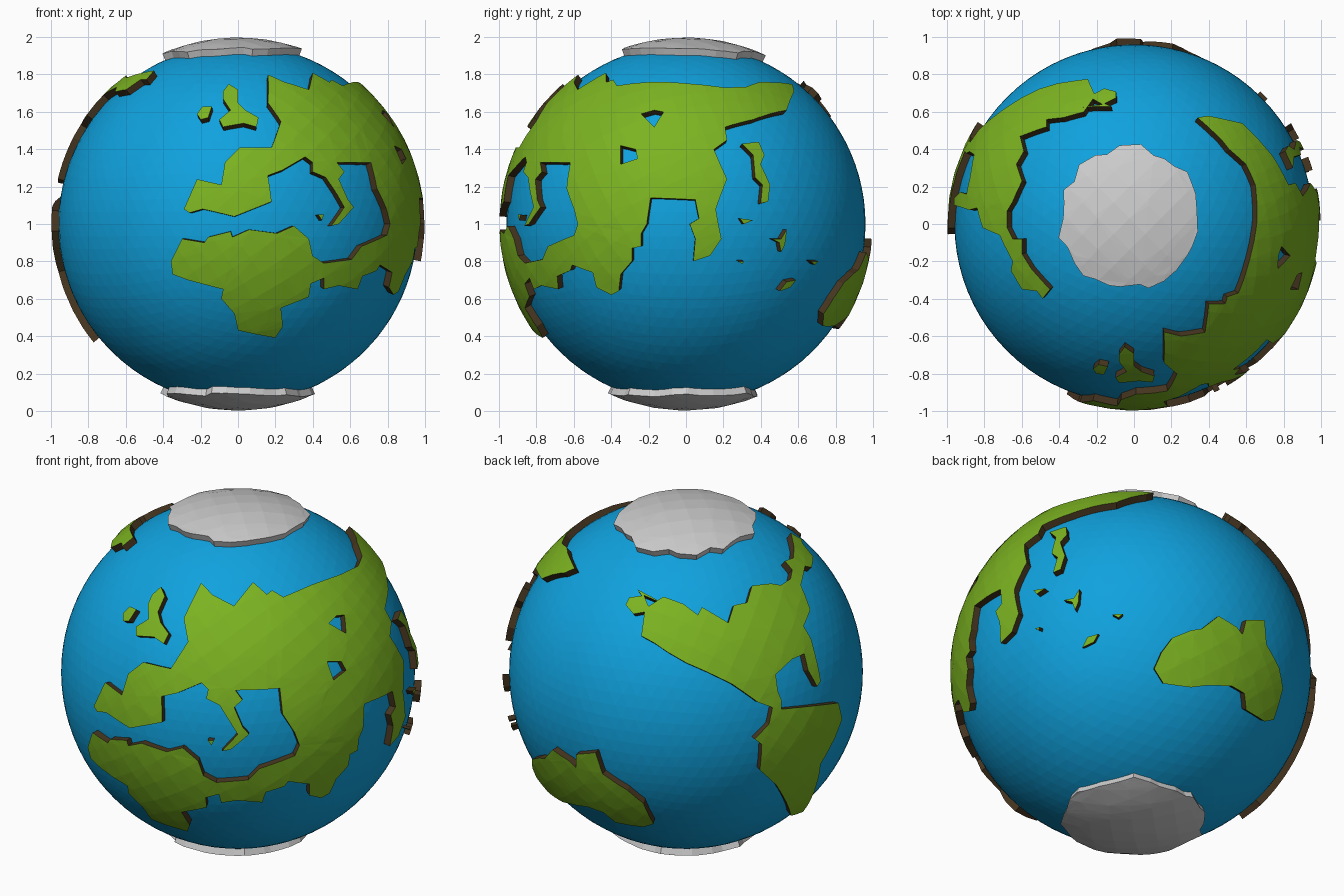
import bpy, bmesh, math, random
from mathutils import Vector

if "Cube" in bpy.data.objects:
    bpy.data.objects.remove(bpy.data.objects["Cube"])

random.seed(4)
LAND_R, WALL_R, OCEAN_R = 0.998, 0.935, 0.96
CENTRE = Vector((0, 0, 1))


def material(name, rgb):
    m = bpy.data.materials.new(name)
    m.diffuse_color = (*rgb, 1)
    m.use_nodes = True
    m.node_tree.nodes["Principled BSDF"].inputs["Base Color"].default_value = m.diffuse_color
    return m


BLUE = material("water", (0.005, 0.36, 0.73))
GREEN = material("grass", (0.20, 0.45, 0.015))
BROWN = material("soil", (0.06, 0.035, 0.014))


def view(azimuth, elevation):
    """Returns a function lifting outline points (hundredths) seen from a direction onto the unit sphere."""
    a, e = math.radians(azimuth), math.radians(elevation)
    right = Vector((-math.sin(a), math.cos(a), 0))
    out = Vector((math.cos(e) * math.cos(a), math.cos(e) * math.sin(a), math.sin(e)))
    up = out.cross(right)

    def lift(points):
        res = []
        for u, v in points:
            u, v = u / 100, v / 100
            depth = math.sqrt(max(0, 1 - u * u - v * v))
            res.append((right * u + up * v + out * depth).normalized())
        return res
    return lift


front, side, top = view(-90, 0), view(0, 0), view(-90, 90)
back_high, back_low, bottom = view(127, 25), view(50, -29), view(-90, -90)


def plate(name, loops, mats=None, step=0.12):
    """Raised plate on the globe: first loop is the coast, further loops are lakes."""
    c = sum(loops[0], Vector()).normalized()
    ax = c.orthogonal().normalized()
    ay = c.cross(ax)
    bm = bmesh.new()
    for loop in loops:  # flatten stereographically
        vs = [bm.verts.new((2 * p.dot(ax) / (1 + p.dot(c)), 2 * p.dot(ay) / (1 + p.dot(c)), 0))
              for p in loop]
        for i, v in enumerate(vs):
            bm.edges.new((vs[i - 1], v))
    bmesh.ops.triangle_fill(bm, edges=bm.edges[:], use_beauty=True, normal=(0, 0, 1))
    for axis in (0, 1):  # cut into a grid so it can curve
        lo = min(v.co[axis] for v in bm.verts)
        hi = max(v.co[axis] for v in bm.verts)
        n = Vector((axis == 0, axis == 1, 0))
        for k in range(math.ceil(lo / step), math.floor(hi / step) + 1):
            bmesh.ops.bisect_plane(bm, geom=bm.verts[:] + bm.edges[:] + bm.faces[:],
                                   plane_co=n * k * step, plane_no=n)
    bmesh.ops.triangulate(bm, faces=bm.faces[:])
    for v in bm.verts:  # wrap back on the sphere
        x, y = v.co.x, v.co.y
        s = (x * x + y * y) / 4
        v.co = (ax * x + ay * y + c * (1 - s)) / (1 + s) * LAND_R
    # cliffs
    rim = [e for e in bm.edges if e.is_boundary]
    ext = bmesh.ops.extrude_edge_only(bm, edges=rim)["geom"]
    for g in ext:
        if isinstance(g, bmesh.types.BMVert):
            g.co *= WALL_R / LAND_R
        elif isinstance(g, bmesh.types.BMFace) and mats:
            g.material_index = 1
    bmesh.ops.recalc_face_normals(bm, faces=bm.faces[:])
    bm.normal_update()
    if sum(f.normal.dot(f.calc_center_median()) * f.calc_area() for f in bm.faces) < 0:
        bmesh.ops.reverse_faces(bm, faces=bm.faces[:])
    me = bpy.data.meshes.new(name)
    bm.to_mesh(me)
    bm.free()
    for m in mats or ():
        me.materials.append(m)
    ob = bpy.data.objects.new(name, me)
    ob.location = CENTRE
    bpy.context.collection.objects.link(ob)


def land(name, *loops):
    plate(name, loops, (GREEN, BROWN))


# Ocean
bpy.ops.mesh.primitive_ico_sphere_add(subdivisions=5, radius=OCEAN_R, location=CENTRE)
bpy.context.object.name = "ocean"
bpy.context.object.data.materials.append(BLUE)

# Large joined continent: west coast, inland sea, southern lobe
west_coast = [(16, 80), (16, 65), (23, 55), (18, 41), (1, 41), (-7, 33), (-9, 21), (-22, 24),
              (-29, 8), (-26, 6), (-19, 8), (-2, 4), (18, 12), (16, 26), (24, 29), (36, 36),
              (40, 33), (40, 28), (47, 25), (53, 16), (57, 9), (50, -1), (54, 0), (62, 9),
              (59, 13), (54, 24), (57, 28), (53, 33), (66, 33)]
inland_shore = [(-62, 33), (-64, 19), (-60, 8), (-58, 0), (-60, -6), (-74, -12), (-77, -19)]
south_lobe = [(46, -21), (40, -17), (38, -8), (30, -1), (21, -5), (6, -3), (-3, -7), (-4, -4),
              (-16, -7), (-18, -10), (-30, -8), (-36, -20), (-35, -27), (-27, -30), (-8, -35),
              (-9, -40), (-2, -48), (0, -57), (9, -59), (20, -61), (24, -55), (23, -45),
              (38, -39), (39, -32), (46, -29), (46, -35), (54, -33), (64, -35)]
east_coast = [(-69, -28), (-62, -25), (-61, -22), (-50, -26), (-48, -34), (-40, -38), (-36, -36),
              (-35, -27), (-29, -20), (-29, -13), (-24, -12), (-24, -5), (-21, 0), (-19, 14),
              (5, 13), (7, 3), (2, 0), (5, -8), (4, -20), (13, -17), (19, -8), (16, 8),
              (22, 24), (15, 40), (22, 45), (21, 52), (36, 56), (54, 61), (58, 71)]
north_coast = [(34, 57), (47, 45), (51, 40), (60, 32), (65, 21), (66, 3), (62, -19), (56, -37),
               (50, -39)]
north_west = [(49, 76), (40, 81), (38, 72), (25, 76)]
lake_a = [(-24, 59), (-17, 61), (-12, 60), (-17, 52)]
lake_b = [(-35, 42), (-27, 40), (-26, 35), (-35, 32)]
land("great_continent",
     front(west_coast) + side(inland_shore) + front(south_lobe) + side(east_coast)
     + top(north_coast) + front(north_west), side(lake_a), side(lake_b))

# Twin western continents joined by an isthmus
pacific = [(-35, 37), (-31, 32), (-25, 33), (-27, 20), (-20, 16), (-13, 11), (-3, 5), (8, 0),
           (22, -7), (36, -17), (44, -20), (42, -29), (34, -37), (38, -40), (37, -54), (46, -62),
           (55, -79), (62, -77), (71, -51), (79, -37), (83, -27), (81, -18), (49, -21),
           (49, -16), (47, -11), (46, -2), (55, 6), (62, 9), (64, 0), (69, -9), (71, -6),
           (68, 9), (66, 17), (62, 24), (66, 33)]
north_east = [(-72, -6), (-65, -20), (-66, -25), (-60, -35), (-52, -36), (-49, -40), (-45, -35),
              (-55, -24), (-60, -16), (-60, -8), (-65, -8), (-68, -2), (-68, 7), (-65, 12),
              (-60, 23), (-63, 32), (-59, 39), (-61, 47), (-47, 52), (-47, 56), (-38, 57),
              (-27, 60), (-22, 67), (-12, 63), (-7, 66), (-7, 70), (-13, 73), (-20, 72)]
# the last tip points are replaced by the coast seen from behind
land("western_continents", back_high(pacific) + top(north_east[:-4])
     + back_high([(-14, 37), (-25, 42), (-33, 41)]))

# Southern island continent
land("southern_continent", back_low(
    [(11, 0), (15, 9), (21, 17), (31, 21), (37, 22), (46, 29), (56, 23), (59, 19), (61, 27),
     (71, 27), (72, 14), (79, 1), (81, -10), (76, -27), (71, -28), (61, -22), (60, -13),
     (53, -9), (39, -9), (31, -10), (23, -9), (16, -8)]))

# Islands
land("north_west_island", front([(-8, 71), (-5, 75), (0, 72), (0, 65), (4, 61), (11, 57),
                                 (10, 52), (3, 54), (-8, 52), (-10, 56), (-4, 61), (-8, 67)]))
land("small_west_island", front([(-22, 59), (-19, 63), (-14, 63), (-16, 57), (-20, 56)]))
land("inland_sea_island", front([(43, 5), (46, 5), (45, 2)]))
land("long_east_island", side([(30, 43), (39, 44), (42, 37), (40, 32), (45, 21), (44, 12),
                               (40, 11), (41, 21), (37, 25), (36, 37)]))
for i, pts in enumerate([
        [(29, 3), (36, 2), (31, 0)],
        [(54, -3), (53, -11), (51, -15), (50, -10), (46, -8), (51, -8)],
        [(28, -20), (31, -20), (30, -21.5)],
        [(50, -36), (54, -31), (59, -30), (56, -34)],
        [(67, -20), (71, -20), (69, -22)]]):
    land(f"east_islet_{i + 1}", side(pts))


# Ice caps with ragged rims
def ice_cap(name, lift, dx, dy, radius, count=30):
    pts = []
    for i in range(count):
        a = math.tau * (i + random.uniform(-0.3, 0.3)) / count
        r = radius + random.uniform(-2.5, 2.5)
        pts.append((dx + r * math.cos(a), dy + r * math.sin(a)))
    plate(name, [lift(pts)])


ice_cap("north_ice_cap", top, -2, 3, 38)
ice_cap("south_ice_cap", bottom, 0, 0, 40)
